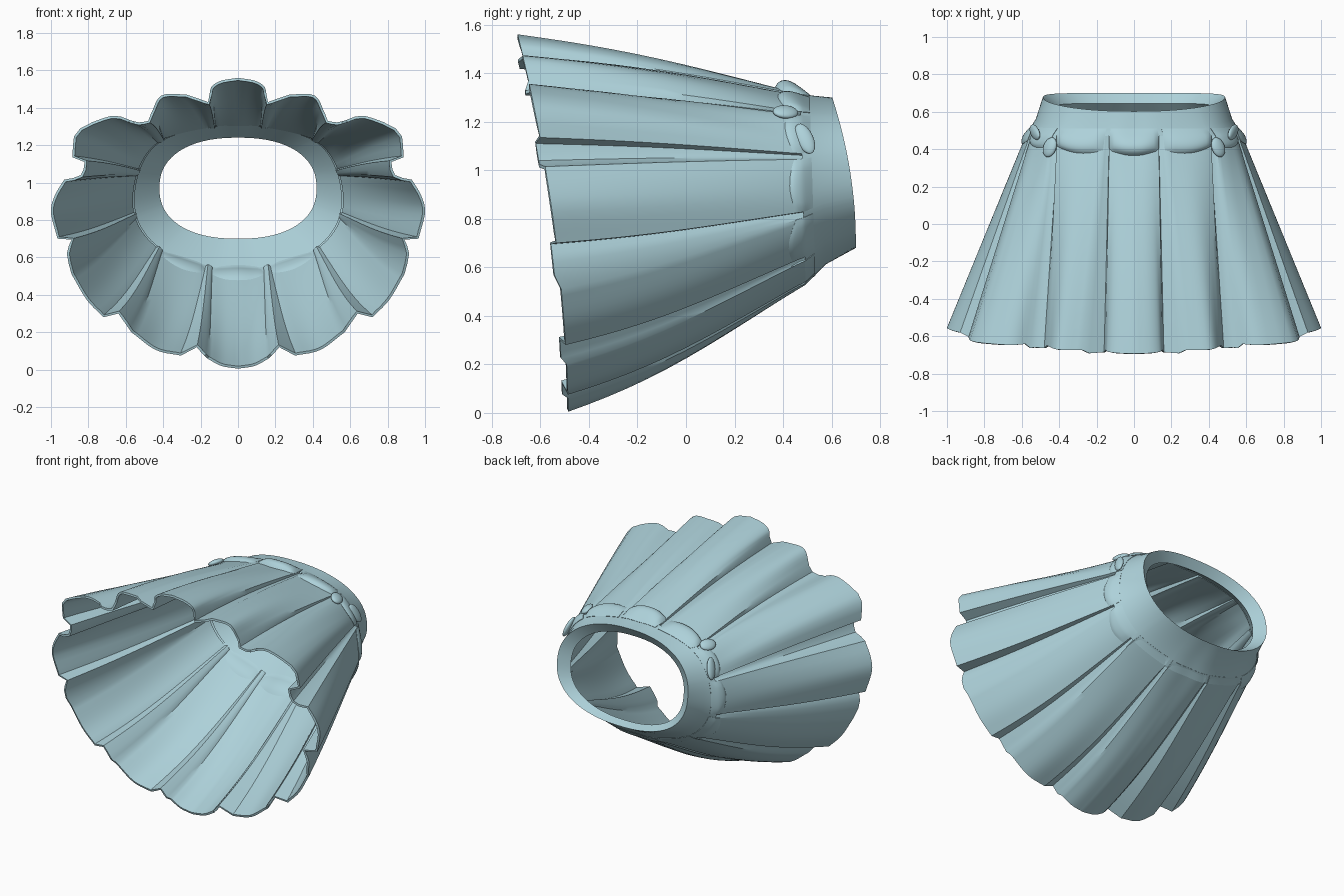
import bpy, math
from mathutils import Vector

if "Cube" in bpy.data.objects:
    bpy.data.objects.remove(bpy.data.objects["Cube"])

cloth = bpy.data.materials.new("pale_blue_cloth")
cloth.diffuse_color = (0.42, 0.64, 0.70, 1)
cloth.use_nodes = True
cloth.node_tree.nodes["Principled BSDF"].inputs["Base Color"].default_value = cloth.diffuse_color

# Right half of the hem from top centre to bottom centre: (valley, panel) lists of (x, z)
PLEATS = [
    ([], [(0, 1.56), (.09, 1.545), (.14, 1.515), (.152, 1.475)]),
    ([(.16, 1.43), (.20, 1.445), (.28, 1.472)], [(.28, 1.472), (.41, 1.465), (.465, 1.37)]),
    ([(.48, 1.33), (.53, 1.322), (.58, 1.335)],
     [(.58, 1.335), (.64, 1.355), (.72, 1.345), (.865, 1.27), (.885, 1.135)]),
    ([(.82, 1.11), (.84, 1.04), (.93, 1.015)], [(.93, 1.015), (.98, .93), (1, .84), (.965, .70)]),
    ([(.89, .695), (.915, .62), (.89, .51)], [(.89, .51), (.81, .375), (.72, .28)]),
    ([(.64, .30), (.605, .25), (.57, .20)], [(.57, .20), (.44, .105), (.305, .075)]),
    ([(.22, .12), (.195, .09), (.165, .06)], [(.165, .06), (.09, .02), (0, .005)]),
]
# Waist seam points between pleats
WAIST = [(0, 1.315), (.14, 1.31), (.42, 1.235), (.55, 1.06),
         (.565, .82), (.43, .637), (.16, .54), (0, .53)]
CENTRE = Vector((0, 0.95))
NV, NP = 5, 11  # samples per valley and per panel


def spline(pts, u, ends=None):
    """Catmull-Rom curve through pts at parameter u (0 .. len-1)."""
    p = [Vector(q) for q in pts]
    first, last = ends or (p[0] * 2 - p[1], p[-1] * 2 - p[-2])
    p = [first] + p + [last]
    i = min(int(u), len(pts) - 2)
    t = u - i
    a, b, c, d = p[i:i + 4]
    return 0.5 * (2 * b + (c - a) * t + (2 * a - 5 * b + 4 * c - d) * t * t
                  + (3 * b - a - 3 * c + d) * t ** 3)


def waist(u):
    return spline(WAIST, u, (Vector((-.14, 1.31)), Vector((-.16, .54))))


def seam_y(z):
    return 0.47 + 0.03 * (1.3 - z)


def rim_y(z):
    return 0.70 - 0.27 * max(0, z - 0.70) ** 2


def oval(direction, rx, z0, z1):
    """Rounded-box oval point in the given direction from its middle."""
    rz, n = (z1 - z0) / 2, 2.3
    d = direction.normalized()
    r = (abs(d.x / rx) ** n + abs(d.y / rz) ** n) ** (-1 / n)
    return Vector((d.x * r, (z0 + z1) / 2 + d.y * r))


def smooth(ob):
    bpy.ops.object.select_all(action='DESELECT')
    bpy.context.view_layer.objects.active = ob
    ob.select_set(True)
    bpy.ops.object.convert(target='MESH')
    bpy.ops.object.shade_smooth_by_angle(angle=math.radians(35))


def build(name, rows, thickness=0):
    """Skin rows of points, mirror across x and thicken inwards."""
    n = len(rows[0])
    verts = [v for row in rows for v in row]
    faces = [(j * n + i, j * n + i + 1, (j + 1) * n + i + 1, (j + 1) * n + i)
             for j in range(len(rows) - 1) for i in range(n - 1)]
    me = bpy.data.meshes.new(name)
    me.from_pydata(verts, [], faces)
    me.materials.append(cloth)
    ob = bpy.data.objects.new(name, me)
    bpy.context.collection.objects.link(ob)
    m = ob.modifiers.new("mirror", 'MIRROR')
    m.merge_threshold = 0.002
    if thickness:
        s = ob.modifiers.new("thickness", 'SOLIDIFY')
        s.thickness, s.offset = thickness, -1
    smooth(ob)


# Matching hem and waist samples; valleys close up at the waist and hang a little lower
hem, top, pinched, drop, panel_range = [], [], [], [], []
for k, (valley, panel) in enumerate(PLEATS):
    def add(h, u, pinch, d):
        w = waist(u)
        hem.append(h)
        top.append(w)
        pinched.append(CENTRE + (w - CENTRE) * pinch)
        drop.append(d)

    for s in range(NV - 1 if valley else 0):
        f = s / (NV - 1)
        add(spline(valley, f * 2), k - 0.02 + 0.09 * f, 0.975 + 0.02 * f, 0.022)
    lo = 0.07 if valley else 0
    hi = 1 if k == len(PLEATS) - 1 else 0.96
    panel_range.append((len(hem), len(hem) + NP))
    for s in range(NP):
        f = s / (NP - 1)
        add(spline(panel, f * (len(panel) - 1)), k + lo + (hi - lo) * f, 1, 0)


def hem_y(i):
    z = hem[i].y
    return -0.485 - 0.02 * z - 0.073 * z ** 2 - drop[i]


# Pleated skirt, hem to waist seam
rows = []
ROWS = 12
for j in range(ROWS + 1):
    t = j / ROWS
    row = []
    for i, (h, w) in enumerate(zip(hem, pinched)):
        p = h.lerp(w, t)
        y0 = hem_y(i)
        bulge = (0.045 if p.y > 0.95 else 0.06) * (p.y - 0.95) * math.sin(math.pi * t)
        row.append((p.x, y0 + (seam_y(w.y) - y0) * t, p.y + bulge))
    rows.append(row)
build("pleated_skirt", rows, 0.014)


# Waistband: seam, outer face, rim, narrow inner lip, inner face
def band_mid(w):
    outer = oval(w - CENTRE, .485, .68, 1.30)
    return w.lerp(outer, 0.55), seam_y(w.y) * .6 + rim_y(outer.y) * .4


band = [[], [], [], [], []]
for w in top:
    d = w - CENTRE
    outer = oval(d, .487, .68, 1.30)
    inner = oval(d, .42, .70, 1.24)
    deep = CENTRE + d * 0.965
    mid, ym = band_mid(w)
    for row, p, y in zip(band, (w, mid, outer, inner, deep),
                         (seam_y(w.y), ym, rim_y(outer.y), rim_y(inner.y) - .055,
                          seam_y(w.y))):
        row.append((p.x, y, p.y))
build("waistband", band)

# Soft belt panels, one per pleat: puffed at the top, flat at the sides, inside at the bottom
RAISE = [.042, .028, .014, .012, .008, -.020, -.022]
for k, (first, last) in enumerate(panel_range):
    rows = []
    for j in range(11):
        v = j / 10
        row = []
        for i in range(first, last):
            w = top[i]
            ys = seam_y(w.y)
            mid, ym = band_mid(w)
            f = (i - first) / (NP - 1)
            f = 0.5 + f / 2 if k == 0 else f / 2 if k == 6 else f
            arch = math.sin(math.pi * f)
            side = abs(w.x) / 0.565
            a = -0.08 + 0.05 * side ** 2 - 0.025 * arch
            b = 0.04
            dy = a + (b - a) * v
            if dy < 0:
                p = w.lerp(hem[i], dy / (hem_y(i) - ys))
            else:
                p = w.lerp(mid, dy / (ym - ys))
            puff = math.sin(math.pi * v ** 0.7) * arch ** 0.5
            p = p + (w - CENTRE).normalized() * (0.003 + RAISE[k] * puff)
            row.append((p.x, ys + dy, p.y))
        rows.append(row)
    build("belt_panel_%d" % k, rows, 0.008)


# Gathered knots at the side pleats
def knot(name, loc, size, rot):
    for side in (-1, 1):
        bpy.ops.mesh.primitive_uv_sphere_add(
            segments=16, ring_count=10, radius=1,
            location=(side * loc[0], loc[1], loc[2]),
            rotation=(rot[0], side * rot[1], side * rot[2]))
        ob = bpy.context.object
        ob.name = name + ("_left" if side < 0 else "_right")
        ob.scale = size
        ob.data.materials.append(cloth)
        smooth(ob)


knot("upper_knot", (.45, .41, 1.24), (.04, .055, .02), (0, .6, .35))
knot("side_knot", (.53, .49, 1.13), (.018, .035, .07), (.4, -.35, 0))
